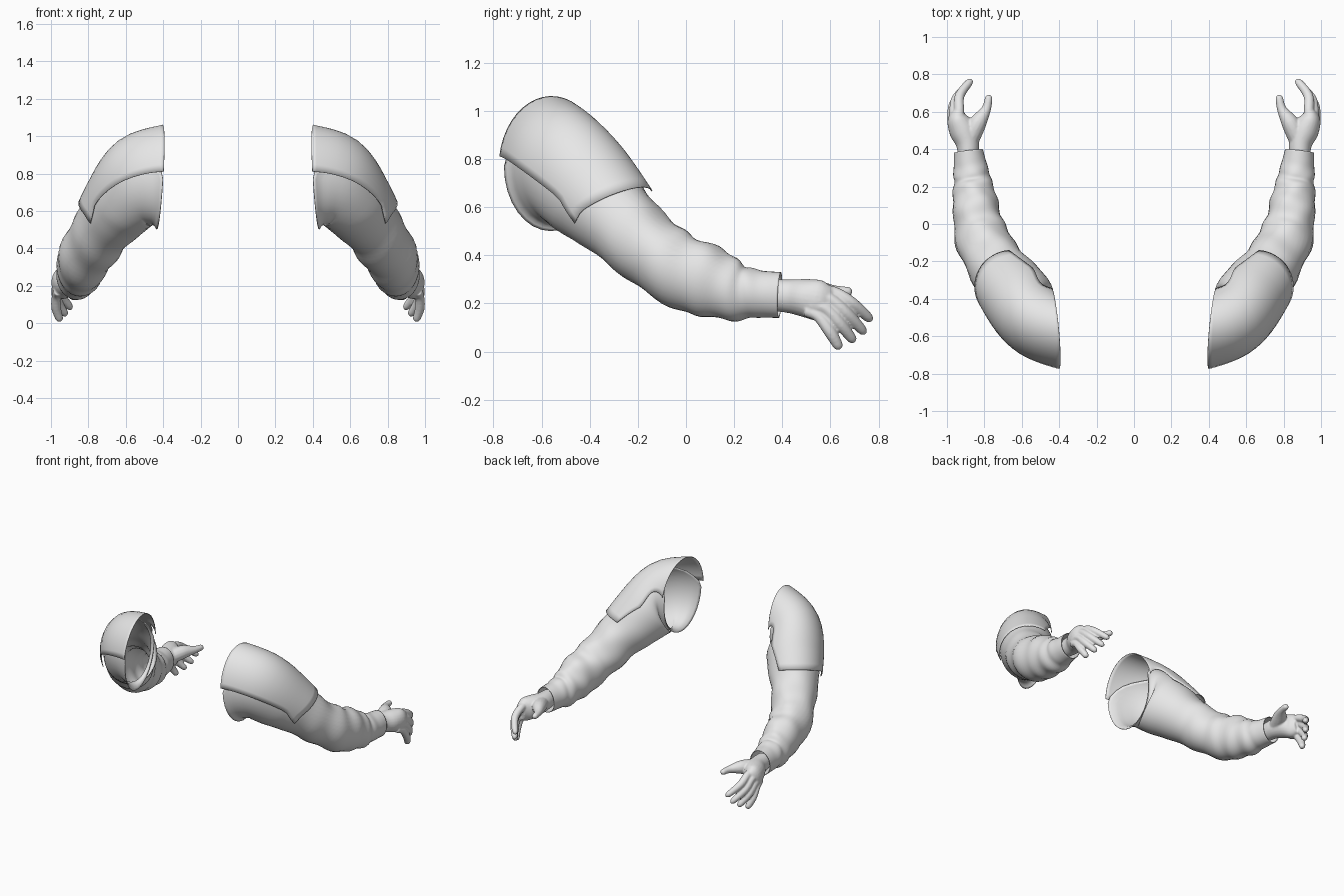
import bpy, bmesh
from math import sin, cos, pi, radians
from mathutils import Vector

default_cube = bpy.data.objects.get("Cube")
if default_cube:
    bpy.data.objects.remove(default_cube, do_unlink=True)

grey = bpy.data.materials.new("light_grey")
grey.use_nodes = True
grey.diffuse_color = (0.8, 0.8, 0.8, 1)
grey.node_tree.nodes["Principled BSDF"].inputs["Base Color"].default_value = (0.8, 0.8, 0.8, 1)


def spline(rows, u):
    """Catmull-Rom sample of equally long rows at position u."""
    last = len(rows) - 1
    u = min(max(u, 0), last)
    i = min(int(u), last - 1)
    t = u - i
    p0, p1, p2, p3 = (rows[min(max(i + k, 0), last)] for k in (-1, 0, 1, 2))
    return [b + t / 2 * (c - a + t * (2 * a - 5 * b + 4 * c - d + t * (3 * (b - c) + d - a)))
            for a, b, c, d in zip(p0, p1, p2, p3)]


def surface_point(rows, u, angle, grow=0.0, scale=1.0, start_axis=None):
    """Point on a tube: angle 0 is the outer side, a quarter turn is the top."""
    x, y, z, wide, high = spline(rows, u)
    tangent = Vector(spline(rows, u + 0.1)[:3]) - Vector(spline(rows, u - 0.1)[:3])
    tangent.normalize()
    if start_axis and u < 1.8:
        tangent = start_axis.lerp(tangent, u / 1.8)
    side = tangent.cross(Vector((0, 0, 1))).normalized()
    up = side.cross(tangent).normalized()
    return (Vector((x, y, z)) + side * cos(angle) * (wide * scale + grow)
            + up * sin(angle) * (high * scale + grow))


def add_grid(bm, point, steps, around, closed=True, capped=False):
    """Skin a grid of points given by point(along, around), both from 0 to 1."""
    columns = around if closed else around + 1
    grid = [[bm.verts.new(point(i / steps, j / around)) for j in range(columns)]
            for i in range(steps + 1)]
    for low, high in zip(grid, grid[1:]):
        for j in range(around):
            k = (j + 1) % columns
            bm.faces.new((low[j], low[k], high[k], high[j]))
    if capped:
        bm.faces.new(grid[0][::-1])
        bm.faces.new(grid[-1])


def make_part(name, bm):
    """Turn a bmesh into a smooth object."""
    bmesh.ops.recalc_face_normals(bm, faces=bm.faces)
    mesh = bpy.data.meshes.new(name)
    bm.to_mesh(mesh)
    bm.free()
    mesh.materials.append(grey)
    part = bpy.data.objects.new(name, mesh)
    bpy.context.collection.objects.link(part)
    bpy.ops.object.select_all(action='DESELECT')
    part.select_set(True)
    bpy.context.view_layer.objects.active = part
    bpy.ops.object.shade_smooth_by_angle(angle=radians(50))
    return part


def mirror(part):
    part.modifiers.new("both_sides", 'MIRROR').use_axis[0] = True


# Arm path from shoulder to cuff: centre, half width, half height
arm = [(0.42, -0.56, 0.77, 0.197, 0.27),
       (0.53, -0.5, 0.745, 0.19, 0.245),
       (0.63, -0.37, 0.63, 0.18, 0.2),
       (0.738, -0.22, 0.483, 0.155, 0.157),
       (0.815, -0.07, 0.36, 0.142, 0.152),
       (0.845, 0.08, 0.295, 0.124, 0.15),
       (0.86, 0.2, 0.25, 0.107, 0.122),
       (0.873, 0.29, 0.24, 0.092, 0.1),
       (0.885, 0.39, 0.235, 0.078, 0.095)]
arm_end = len(arm) - 1
shoulder_axis = Vector((1, -0.09, 0.06))


# Sleeve: open tube flaring at the armhole, its upper edge starting inside the cap
def sleeve_point(along, around):
    angle = around * 2 * pi
    start = 1.2 * max(0, sin(angle)) ** 1.5
    u = start + (arm_end - start) * along
    fade = max(0, min(1, u - 2, (arm_end - 0.5 - u)))
    folds = sin(6.5 * u + 1.6 * sin(angle + 0.6)) + 0.6 * sin(4 * u - 2 * cos(angle) + 3 * angle)
    waist = 0.09 * min(1, u / 0.3) * max(0, min(1, 1.8 - u))
    return surface_point(arm, u, angle, scale=1 - waist + 0.035 * fade * folds,
                         start_axis=shoulder_axis)


bm = bmesh.new()
add_grid(bm, sleeve_point, steps=64, around=32)
sleeve = make_part("sleeve", bm)
cloth = sleeve.modifiers.new("cloth", 'SOLIDIFY')
cloth.thickness = 0.004
mirror(sleeve)


# Shoulder cap: draped shell with a slanted hem, open underneath
def cap_point(along, around):
    first = radians(8 + 4 * along - 30 * along ** 2)
    last = radians(168 - 43 * along)
    angle = first + (last - first) * around
    hem = 2.34 + 0.3 * max(0, sin(angle))
    return surface_point(arm, hem * along, angle, grow=0.022, start_axis=shoulder_axis)


bm = bmesh.new()
add_grid(bm, cap_point, steps=14, around=20, closed=False)
cap = make_part("shoulder_cap", bm)
cloth = cap.modifiers.new("cloth", 'SOLIDIFY')
cloth.thickness = 0.005
mirror(cap)

# Hand: palm, thumb and four fingers fused into one surface
palm = [(0.885, 0.35, 0.235, 0.055, 0.065),
        (0.89, 0.43, 0.23, 0.062, 0.07),
        (0.915, 0.5, 0.222, 0.073, 0.08),
        (0.94, 0.555, 0.212, 0.06, 0.084),
        (0.945, 0.6, 0.207, 0.034, 0.062)]
digits = {
    "thumb": [(0.88, 0.45, 0.235), (0.835, 0.54, 0.25), (0.79, 0.615, 0.25), (0.774, 0.69, 0.248)],
    "index": [(0.935, 0.53, 0.25), (0.935, 0.61, 0.245), (0.93, 0.69, 0.2), (0.868, 0.772, 0.128)],
    "middle": [(0.955, 0.53, 0.225), (0.96, 0.6, 0.215), (0.95, 0.67, 0.155), (0.89, 0.745, 0.075)],
    "ring": [(0.963, 0.52, 0.195), (0.97, 0.58, 0.178), (0.963, 0.64, 0.115), (0.918, 0.7, 0.04)],
    "little": [(0.96, 0.5, 0.17), (0.972, 0.55, 0.145), (0.972, 0.6, 0.08), (0.95, 0.64, 0.01)],
}

bm = bmesh.new()
add_grid(bm, lambda along, around: surface_point(palm, along * (len(palm) - 1), around * 2 * pi),
         steps=16, around=24, capped=True)
for name, joints in digits.items():
    root = {"thumb": 0.052, "little": 0.026}.get(name, 0.03)
    radii = (root, root * 0.9, 0.026, 0.02)
    rows = [(*joint, r, r) for joint, r in zip(joints, radii)]

    def digit_point(along, around):
        tip = max(0, along - 0.88) / 0.12
        return surface_point(rows, along * 3, around * 2 * pi, scale=(1 - 0.9 * tip * tip) ** 0.5)

    add_grid(bm, digit_point, steps=24, around=14, capped=True)
hand = make_part("hand", bm)
fuse = hand.modifiers.new("fuse", 'REMESH')
fuse.mode = 'VOXEL'
fuse.voxel_size = 0.006
fuse.use_smooth_shade = True
soften = hand.modifiers.new("soften", 'SMOOTH')
soften.factor = 0.5
soften.iterations = 4
mirror(hand)
